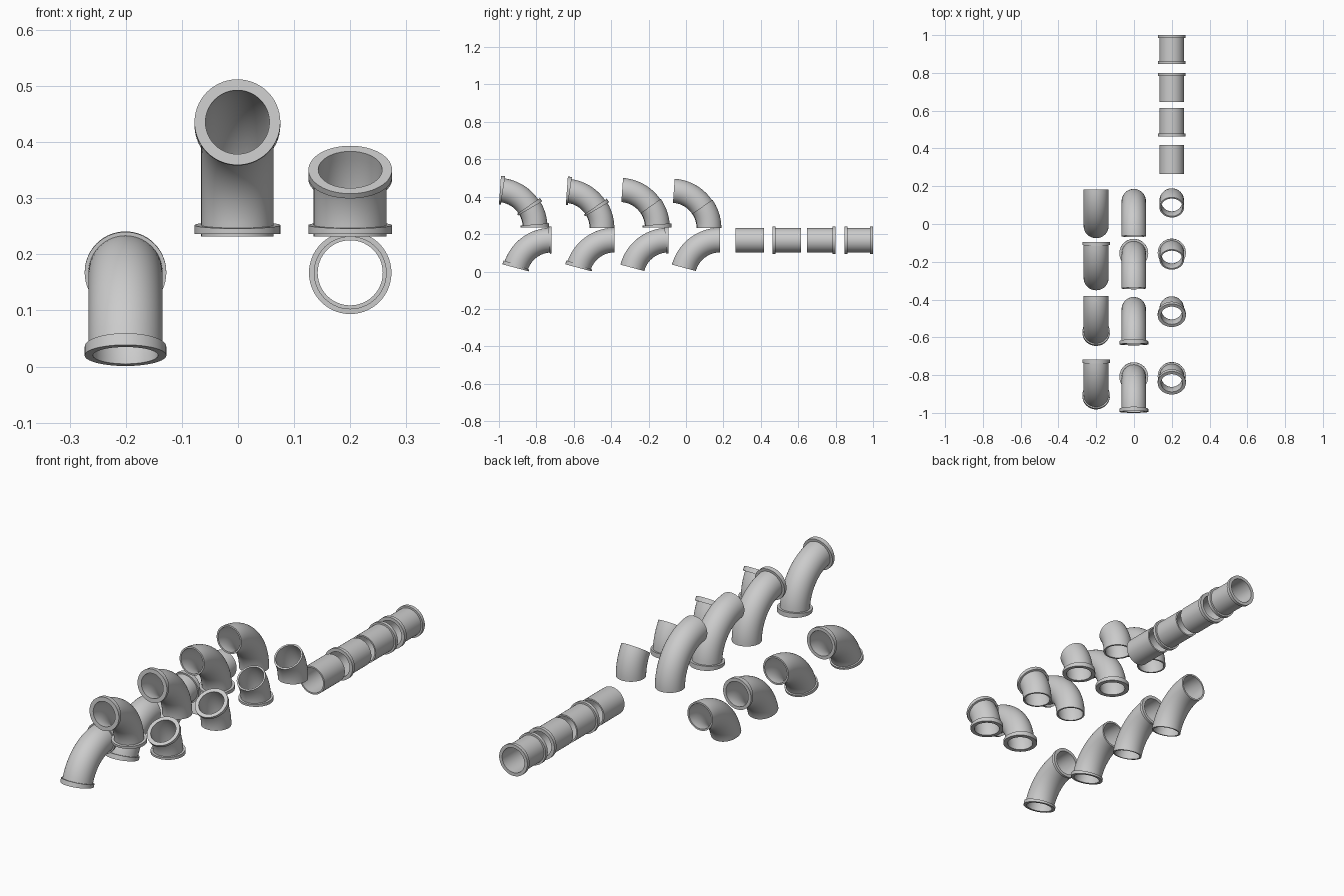
import bpy, bmesh
from math import sin, cos, pi, radians
from mathutils import Vector

if "Cube" in bpy.data.objects:
    bpy.data.objects.remove(bpy.data.objects["Cube"])

SIDES = 56
BEND_R = 0.2
FLANGE_T = 0.016
X = Vector((1, 0, 0))
Y = Vector((0, 1, 0))
Z = Vector((0, 0, 1))


def make_pipe(name, start, heading, toward, angle, length, r, bore, flange_r, at_start, at_end):
    """Hollow pipe swept along an arc (angle > 0) or a straight line, with optional end flanges."""
    total = BEND_R * angle if angle else length

    def frame(s):
        if not angle:
            return start + heading * s, toward
        a = s / BEND_R
        centre = start + heading * (BEND_R * sin(a)) + toward * (BEND_R * (1 - cos(a)))
        return centre, toward * cos(a) - heading * sin(a)

    # closed wall profile: (distance along path, radius)
    lo = FLANGE_T if at_start else 0
    hi = total - FLANGE_T if at_end else total
    steps = max(1, round(angle / radians(4)))
    outer = [(lo + (hi - lo) * i / steps, r) for i in range(steps + 1)]
    if at_start:
        outer = [(0, flange_r), (lo, flange_r)] + outer
    if at_end:
        outer += [(hi, flange_r), (total, flange_r)]
    inner = [(total * (1 - i / steps), bore) for i in range(steps + 1)]

    bm = bmesh.new()
    rings = []
    for s, rad in outer + inner:
        c, n = frame(s)
        rings.append([bm.verts.new(c + (n * cos(2 * pi * k / SIDES) + X * sin(2 * pi * k / SIDES)) * rad)
                      for k in range(SIDES)])
    for i, ring in enumerate(rings):
        nxt = rings[(i + 1) % len(rings)]
        for k in range(SIDES):
            j = (k + 1) % SIDES
            bm.faces.new((ring[k], ring[j], nxt[j], nxt[k]))
    bmesh.ops.recalc_face_normals(bm, faces=bm.faces[:])
    mesh = bpy.data.meshes.new(name)
    bm.to_mesh(mesh)
    bm.free()
    obj = bpy.data.objects.new(name, mesh)
    bpy.context.collection.objects.link(obj)
    bpy.ops.object.select_all(action='DESELECT')
    obj.select_set(True)
    bpy.context.view_layer.objects.active = obj
    bpy.ops.object.shade_smooth_by_angle(angle=radians(30))


# Four variants of each fitting: (label, flange at start, flange at end)
VARIANTS = [("plain", False, False), ("start_flange", True, False),
            ("end_flange", False, True), ("double_flange", True, True)]
STRAIGHT_Y = [0.265, 0.462, 0.647, 0.848]
UPRIGHT_Y = [0.121, -0.155, -0.451, -0.8085]
LYING_Y = [0.182, -0.094, -0.382, -0.718]

for (label, a, b), ys, yu, yl in zip(VARIANTS, STRAIGHT_Y, UPRIGHT_Y, LYING_Y):
    base = 0.236 if a else 0.232
    # straight lengths
    make_pipe("straight_pipe_" + label, Vector((0.2, ys, 0.167)), Y, Z, 0, 0.152,
              0.065, 0.058, 0.0735, a, b)
    # right-angle elbows
    make_pipe("wide_elbow_" + label, Vector((-0.001, yu, base)), Z, -Y, radians(86), 0,
              0.0645, 0.057, 0.0765, a, b)
    # shallow elbows
    make_pipe("shallow_elbow_" + label, Vector((0.2, yu + 0.003, base)), Z, -Y, radians(35), 0,
              0.065, 0.057, 0.0745, a, b)
    # downward elbows
    make_pipe("down_elbow_" + label, Vector((-0.2005, yl, 0.168)), -Y, -Z, radians(75), 0,
              0.066, 0.058, 0.0728, a, b)
